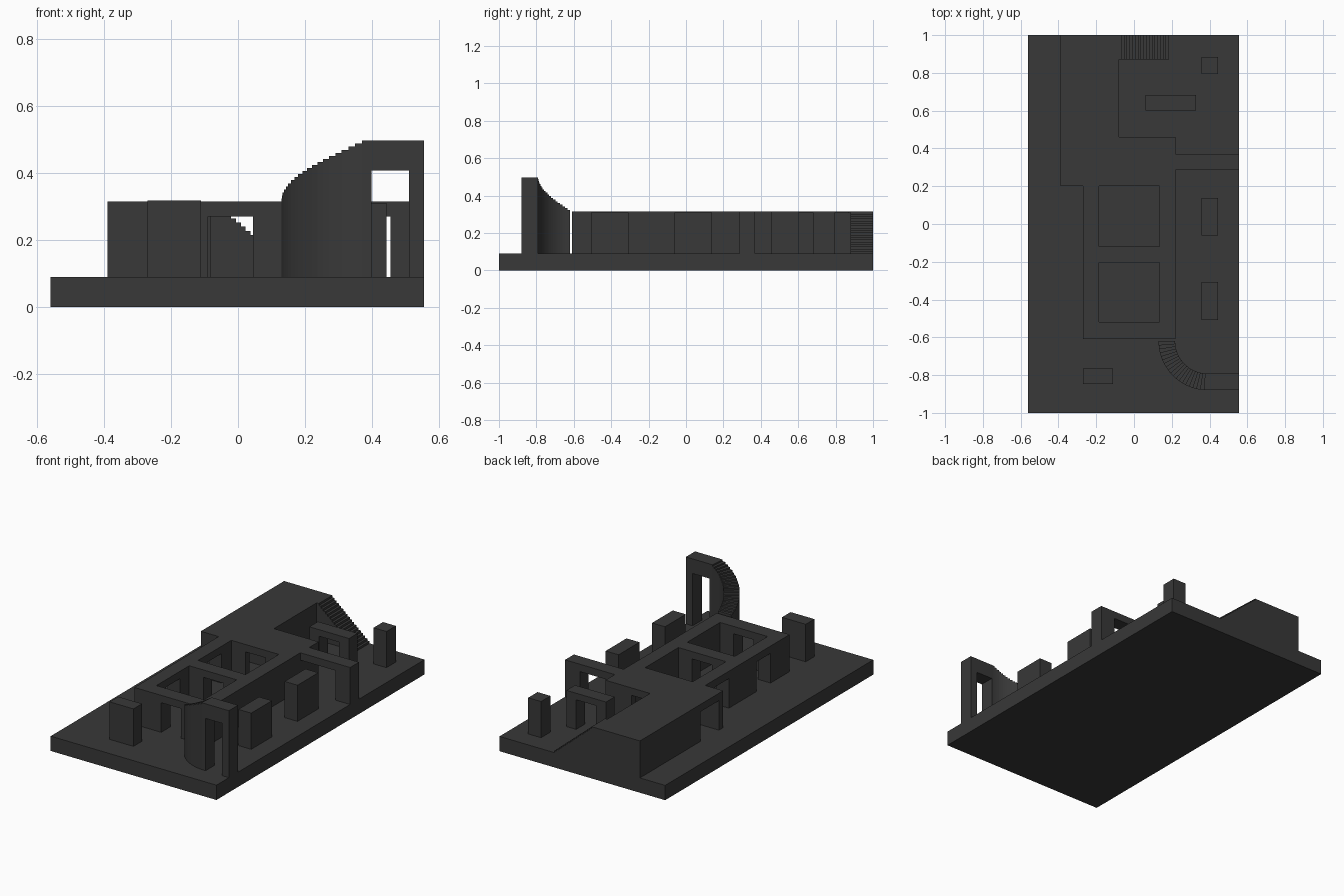
import bpy, bmesh, math

if "Cube" in bpy.data.objects:
    bpy.data.objects.remove(bpy.data.objects["Cube"])

FLOOR, TOP, LINTEL = 0.09, 0.315, 0.27
mat = bpy.data.materials.new("dark_grey")
mat.diffuse_color = (0.04, 0.04, 0.04, 1)
mat.use_nodes = True
mat.node_tree.nodes["Principled BSDF"].inputs["Base Color"].default_value = mat.diffuse_color


def prism(name, outline, place, depth):
    """Extrude a flat outline along depth; place maps outline points to 3D."""
    bm = bmesh.new()
    face = bm.faces.new([bm.verts.new(place(p)) for p in outline])
    ext = bmesh.ops.extrude_face_region(bm, geom=[face])
    verts = [v for v in ext["geom"] if isinstance(v, bmesh.types.BMVert)]
    bmesh.ops.translate(bm, verts=verts, vec=depth)
    bmesh.ops.recalc_face_normals(bm, faces=bm.faces)
    me = bpy.data.meshes.new(name)
    bm.to_mesh(me)
    bm.free()
    me.materials.append(mat)
    ob = bpy.data.objects.new(name, me)
    bpy.context.collection.objects.link(ob)
    return ob


def box(name, x0, x1, y0, y1, z0=FLOOR, z1=0.31):
    pts = [(x0, y0), (x1, y0), (x1, y1), (x0, y1)]
    return prism(name, pts, lambda p: (p[0], p[1], z0), (0, 0, z1 - z0))


def arch(name, x0, x1, y0, y1, ox0, ox1, lintel, top):
    pts = [(x0, FLOOR), (x0, top), (x1, top), (x1, FLOOR),
           (ox1, FLOOR), (ox1, lintel), (ox0, lintel), (ox0, FLOOR)]
    return prism(name, pts, lambda p: (p[0], y0, p[1]), (0, y1 - y0, 0))


def cut(ob, *dims):
    cutter = box("cutter", *dims)
    cutter.hide_render = True
    mod = ob.modifiers.new("cut", 'BOOLEAN')
    mod.operation, mod.solver, mod.object = 'DIFFERENCE', 'EXACT', cutter
    bpy.context.view_layer.objects.active = ob
    bpy.ops.object.modifier_apply(modifier=mod.name)
    bpy.data.objects.remove(cutter)


box("base_slab", -0.56, 0.555, -1, 1, 0, FLOOR)

# Raised walkway with its side bridge
outline = [(-0.27, -0.61), (0.22, -0.61), (0.22, 0.285), (0.555, 0.285),
           (0.555, 0.37), (0.22, 0.37), (0.22, 0.46), (-0.08, 0.46),
           (-0.08, 1), (-0.39, 1), (-0.39, 0.2), (-0.27, 0.2)]
walkway = prism("walkway", outline, lambda p: (p[0], p[1], FLOOR),
                (0, 0, TOP - FLOOR))
# Open wells
for y0, y1 in ((-0.52, -0.205), (-0.12, 0.2)):
    cut(walkway, -0.185, 0.135, y0, y1, 0, 0.5)
# Passage under the deck, bridge opening, doorways
cut(walkway, -0.5, 0.135, 0.24, 0.42, 0, LINTEL)
cut(walkway, 0.22, 0.455, 0.2, 0.45, 0, LINTEL)
cut(walkway, -0.09, 0.045, -0.7, 0.3, 0, LINTEL)
cut(walkway, -0.08, 0.045, 0.3, 0.5, 0, LINTEL)
for yc in (-0.36, 0.04):
    cut(walkway, -0.3, -0.15, yc - 0.067, yc + 0.067, 0, LINTEL)

# Straight stairs down from the rear block
n, x0, x1 = 18, -0.08, 0.185
profile = [(x0, FLOOR)]
for i in range(n):
    z = TOP - (TOP - FLOOR) * i / n
    profile += [(x0 + (x1 - x0) * i / n, z), (x0 + (x1 - x0) * (i + 1) / n, z)]
profile.append((x1, FLOOR))
prism("straight_stairs", profile, lambda p: (p[0], 0.87, p[1]), (0, 0.13, 0))

# Curved solid stairs: quarter turn, one wedge per step
n, cx, cy, r_in, r_out = 20, 0.39, -0.62, 0.172, 0.26
bm = bmesh.new()
for i in range(n):
    ring = []
    for r, k in ((r_in, i), (r_out, i), (r_out, i + 1), (r_in, i + 1)):
        a = math.pi + math.pi / 2 * k / n
        ring.append((cx + r * math.cos(a), cy + r * math.sin(a)))
    z = TOP + (0.497 - TOP) * (i + 1) / n
    lo = [bm.verts.new((*p, FLOOR)) for p in ring]
    hi = [bm.verts.new((*p, z)) for p in ring]
    bm.faces.new(lo)
    bm.faces.new(hi)
    for k in range(4):
        j = (k + 1) % 4
        bm.faces.new((lo[k], lo[j], hi[j], hi[k]))
bmesh.ops.recalc_face_normals(bm, faces=bm.faces)
me = bpy.data.meshes.new("curved_stairs")
bm.to_mesh(me)
bm.free()
me.materials.append(mat)
bpy.context.collection.objects.link(bpy.data.objects.new("curved_stairs", me))

# Arches
arch("tall_arch", 0.38, 0.555, -0.88, -0.792, 0.398, 0.51, 0.408, 0.497)
arch("low_arch", 0.06, 0.327, 0.6, 0.683, 0.126, 0.261, LINTEL, 0.31)

# Free-standing blocks
box("front_block", -0.27, -0.11, -0.848, -0.765, FLOOR, 0.318)
box("side_block_front", 0.357, 0.444, -0.507, -0.308)
box("side_block_rear", 0.357, 0.444, -0.062, 0.138)
box("rear_pillar", 0.357, 0.444, 0.793, 0.883)
